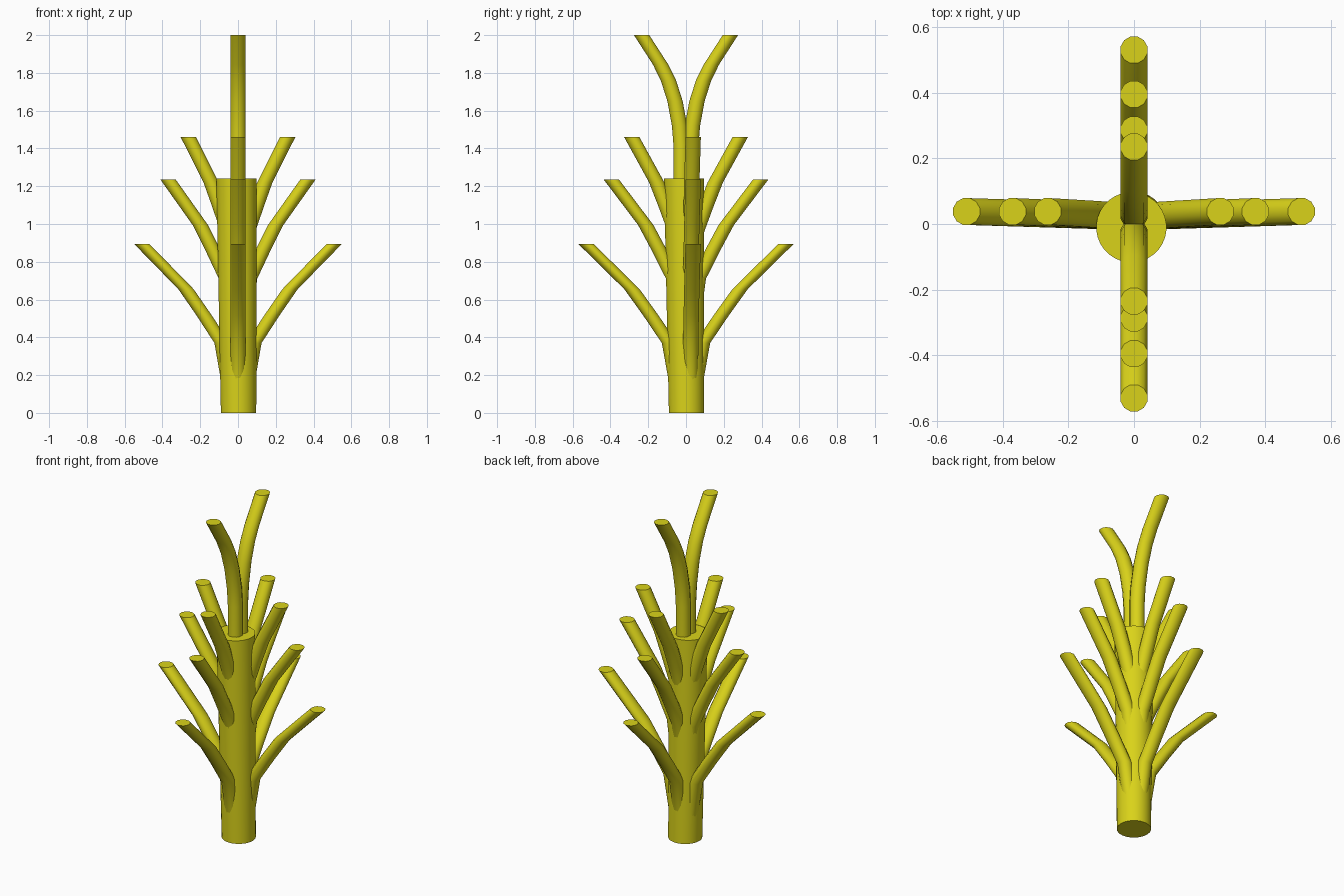
import bpy, bmesh, math
from mathutils import Vector

if "Cube" in bpy.data.objects:
    bpy.data.objects.remove(bpy.data.objects["Cube"])

mat = bpy.data.materials.new("yellow")
mat.diffuse_color = (0.70, 0.65, 0.01, 1)
mat.use_nodes = True
mat.node_tree.nodes["Principled BSDF"].inputs["Base Color"].default_value = mat.diffuse_color


def tube(name, rings, sides):
    """Loft through level circles given as (x, y, z, radius), flat caps."""
    bm = bmesh.new()
    loops = []
    for x, y, z, r in rings:
        loops.append([bm.verts.new((x + r * math.cos(2 * math.pi * (i + 0.5) / sides),
                                    y + r * math.sin(2 * math.pi * (i + 0.5) / sides), z))
                      for i in range(sides)])
    for a, b in zip(loops, loops[1:]):
        for i in range(sides):
            j = (i + 1) % sides
            bm.faces.new((a[i], a[j], b[j], b[i]))
    bm.faces.new(loops[0][::-1])
    bm.faces.new(loops[-1])
    me = bpy.data.meshes.new(name)
    bm.to_mesh(me)
    bm.free()
    ob = bpy.data.objects.new(name, me)
    bpy.context.collection.objects.link(ob)
    me.materials.append(mat)
    bpy.ops.object.select_all(action='DESELECT')
    ob.select_set(True)
    bpy.context.view_layer.objects.active = ob
    bpy.ops.object.shade_smooth_by_angle(angle=math.radians(40))
    return ob


# trunk, widening and leaning slightly toward the top
tube("trunk", [(0.003, 0.003, 0, 0.094), (-0.008, -0.010, 1.24, 0.107)], 32)

# three tiers of side branches: reach shrinks upward, height profile repeats
R = 0.042
PROFILE = [(0.09, -0.745), (0.165, -0.525), (0.35, -0.38), (0.54, -0.24), (1.0, 0)]
TIERS = [("lower", 0.895, 0.51, 0.53), ("middle", 1.235, 0.37, 0.395),
         ("upper", 1.46, 0.263, 0.287)]
for tier, top, reach_x, reach_y in TIERS:
    for side, s in (("right", 1), ("left", -1)):
        tube(f"{tier}_{side}_branch",
             [(s * reach_x * f, 0.022 + 0.016 * f, top + dz, R) for f, dz in PROFILE], 12)
    for side, s in (("back", 1), ("front", -1)):
        tube(f"{tier}_{side}_branch",
             [(0, s * reach_y * f, top + dz, R) for f, dz in PROFILE], 12)

# forked top stems
STEM = [(0.026, 1.1), (0.026, 1.42), (0.034, 1.52), (0.058, 1.65),
        (0.093, 1.76), (0.135, 1.845), (0.235, 2.0)]
for side, s in (("back", 1), ("front", -1)):
    tube(f"top_{side}_stem", [(0, s * y, z, R) for y, z in STEM], 12)
